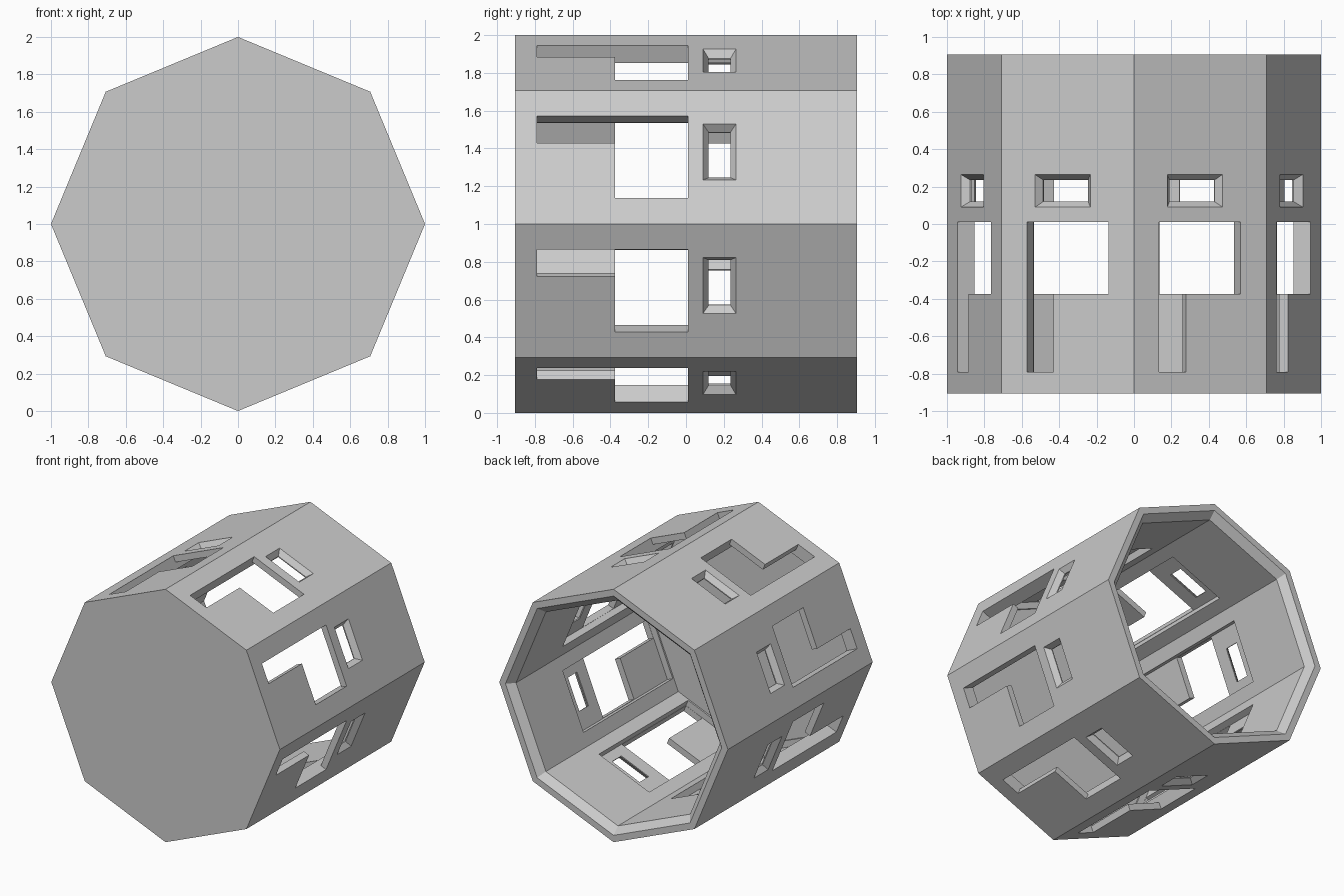
import bpy, bmesh
from math import sin, cos, pi

cube = bpy.data.objects.get("Cube")
if cube:
    bpy.data.objects.remove(cube)

SIDES = 8
APOTHEM = cos(pi / SIDES)

grey = bpy.data.materials.new("plain_grey")
grey.use_nodes = True
grey.diffuse_color = (0.6, 0.6, 0.6, 1)
bsdf = next(n for n in grey.node_tree.nodes if n.type == 'BSDF_PRINCIPLED')
bsdf.inputs["Base Color"].default_value = grey.diffuse_color


def loft(bm, rings):
    """Skin a list of equal-length point rings and cap both ends."""
    loops = [[bm.verts.new(p) for p in ring] for ring in rings]
    for a, b in zip(loops, loops[1:]):
        for i in range(len(a)):
            j = (i + 1) % len(a)
            bm.faces.new((a[i], a[j], b[j], b[i]))
    bm.faces.new(loops[0])
    bm.faces.new(loops[-1])


def finish(bm, name):
    bmesh.ops.recalc_face_normals(bm, faces=bm.faces)
    mesh = bpy.data.meshes.new(name)
    bm.to_mesh(mesh)
    bm.free()
    mesh.materials.append(grey)
    obj = bpy.data.objects.new(name, mesh)
    bpy.context.collection.objects.link(obj)
    return obj


def octagon(radius, y):
    return [(radius * cos(2 * pi * i / SIDES), y, 1 + radius * sin(2 * pi * i / SIDES))
            for i in range(SIDES)]


def on_wall(k, outline, depth):
    """Place (along, y) points on wall k, sunk inward by depth."""
    a = (2 * k + 1) * pi / SIDES
    r = APOTHEM - depth
    return [(r * cos(a) - u * sin(a), y, 1 + r * sin(a) + u * cos(a)) for u, y in outline]


def rect(u0, u1, y0, y1, grow=0.0):
    u0, u1, y0, y1 = u0 - grow, u1 + grow, y0 - grow, y1 + grow
    return [(u0, y0), (u1, y0), (u1, y1), (u0, y1)]


def cut(body, name, layers):
    """Subtract the same lofted shape from all eight walls."""
    bm = bmesh.new()
    for k in range(SIDES):
        loft(bm, [on_wall(k, outline, depth) for outline, depth in layers])
    cutter = finish(bm, name)
    cutter.hide_render = True
    mod = body.modifiers.new(name, 'BOOLEAN')
    mod.operation = 'DIFFERENCE'
    mod.solver = 'EXACT'
    mod.object = cutter
    bpy.ops.object.modifier_apply(modifier=name)
    bpy.data.objects.remove(cutter)


# Octagonal shell: closed front, open back with a chamfered inner rim
bm = bmesh.new()
loft(bm, [octagon(r, y) for r, y in
          ((1, -0.905), (1, 0.905), (0.946, 0.905), (0.892, 0.85), (0.892, -0.805))])
shell = finish(bm, "octagonal_shell")
bpy.context.view_layer.objects.active = shell
shell.select_set(True)

# Recess behind each wall panel
recess = rect(-0.235, 0.237, -0.79, 0.32, 0.002)
cut(shell, "wall_recess", [(recess, 0.05), (recess, 0.18)])

# L-shaped opening
ell = [(0.082, -0.79), (0.237, -0.79), (0.237, 0.01),
       (-0.235, 0.01), (-0.235, -0.375), (0.082, -0.375)]
cut(shell, "ell_opening", [(ell, -0.05), (ell, 0.16)])

# Small window with tapered sides
window = (-0.13, 0.19, 0.09, 0.265)
cut(shell, "small_window", [(rect(*window, 0.01), -0.014),
                            (rect(*window, -0.03), 0.042),
                            (rect(*window, -0.03), 0.16)])

for poly in shell.data.polygons:
    poly.use_smooth = False
